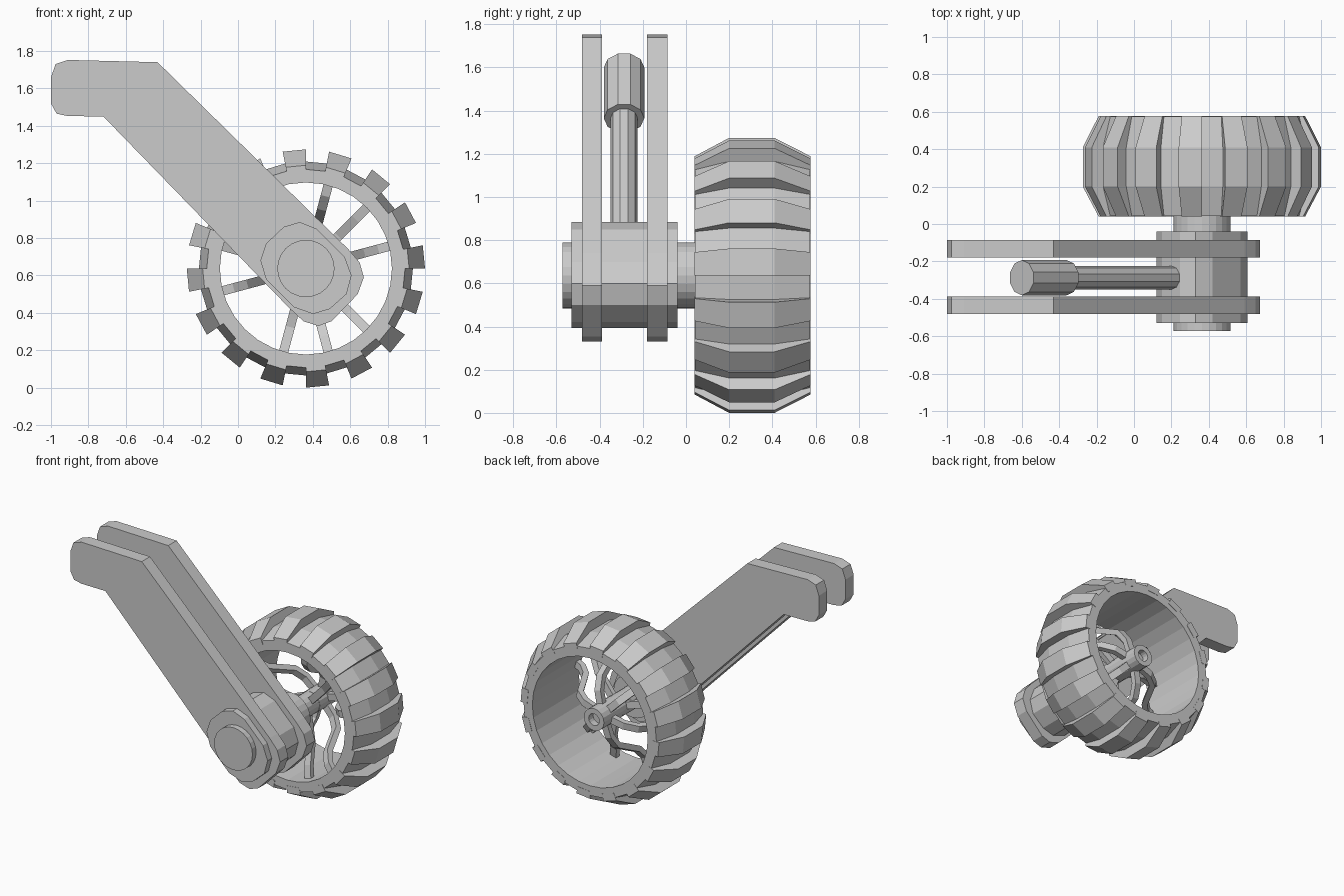
import bpy, bmesh, math
from mathutils import Vector

if "Cube" in bpy.data.objects:
    bpy.data.objects.remove(bpy.data.objects["Cube"])

CX, CZ = 0.363, 0.637          # wheel axle position
Y0, Y1 = 0.042, 0.575          # wheel sides


def finish(name, bm):
    bmesh.ops.remove_doubles(bm, verts=bm.verts, dist=1e-5)
    bmesh.ops.recalc_face_normals(bm, faces=bm.faces)
    me = bpy.data.meshes.new(name)
    bm.to_mesh(me)
    bm.free()
    ob = bpy.data.objects.new(name, me)
    bpy.context.collection.objects.link(ob)
    return ob


def skin(bm, rings, caps=True, loop=False):
    """Join equal-sized point rings into a solid."""
    rs = [[bm.verts.new(p) for p in r] for r in rings]
    n = len(rs[0])
    pairs = list(zip(rs, rs[1:])) + ([(rs[-1], rs[0])] if loop else [])
    for a, b in pairs:
        for i in range(n):
            j = (i + 1) % n
            bm.faces.new((a[i], a[j], b[j], b[i]))
    if caps and not loop:
        bm.faces.new(rs[0])
        bm.faces.new(rs[-1])


def plate(name, outline, ya, yb):
    bm = bmesh.new()
    skin(bm, [[(x, y, z) for x, z in outline] for y in (ya, yb)])
    return finish(name, bm)


def polar(r, y, a):
    return (CX + r * math.cos(a), y, CZ + r * math.sin(a))


def lathe(name, profile, segs):
    """Revolve a closed (radius, y) profile around the axle."""
    bm = bmesh.new()
    skin(bm, [[polar(r, y, 2 * math.pi * k / segs) for r, y in profile]
              for k in range(segs)], loop=True)
    return finish(name, bm)


def rod(name, a, b, r, segs):
    a, b = Vector(a), Vector(b)
    q = (b - a).to_track_quat('Z', 'Y')
    ring = [q @ Vector((r * math.cos(2 * math.pi * i / segs),
                        r * math.sin(2 * math.pi * i / segs), 0)) for i in range(segs)]
    bm = bmesh.new()
    skin(bm, [[c + p for p in ring] for c in (a, b)])
    return finish(name, bm)


def spokes(name, angles, path, width, thick):
    """Flat bars that follow a (radius, y) path at each angle."""
    bm = bmesh.new()
    for deg in angles:
        a = math.radians(deg)
        side = Vector((-math.sin(a), 0, math.cos(a))) * width / 2
        rad = Vector((math.cos(a), 0, math.sin(a)))
        rings = []
        for i, (r, y) in enumerate(path):
            p, q = path[max(i - 1, 0)], path[min(i + 1, len(path) - 1)]
            t = Vector((q[0] - p[0], q[1] - p[1])).normalized()
            nrm = (rad * -t.y + Vector((0, t.x, 0))) * thick / 2
            c = Vector(polar(r, y, a))
            rings.append([c + side + nrm, c - side + nrm, c - side - nrm, c + side - nrm])
        skin(bm, rings)
    return finish(name, bm)


# Tyre body with open bore
lathe("tyre_body", [(0.46, Y0), (0.53, Y0), (0.572, 0.2), (0.572, 0.41),
                    (0.53, Y1), (0.46, Y1)], 32)

# Sixteen raised tread blocks, one on every second segment
bm = bmesh.new()
block = [(0.50, Y0 - 0.002), (0.552, Y0 - 0.002), (0.637, 0.2), (0.637, 0.41),
         (0.552, Y1 + 0.002), (0.50, Y1 + 0.002)]
for k in range(16):
    skin(bm, [[polar(r, y, math.radians(22.5 * k + d)) for r, y in block]
              for d in (0, 11.25)])
finish("tread_blocks", bm)

# Wheel hub with a hole in its rear end, and the spokes
lathe("wheel_hub", [(0.042, 0.3), (0.08, 0.3), (0.08, 0.53), (0.042, 0.53)], 16)
rod("axle", (CX, 0.0, CZ), (CX, 0.48, CZ), 0.078, 16)
spokes("curved_spokes", [15, 75, 135, 195, 255, 315],
       [(0.06, 0.42), (0.16, 0.41), (0.24, 0.36), (0.29, 0.26), (0.34, 0.16),
        (0.41, 0.1), (0.475, 0.085)], 0.05, 0.04)
spokes("inner_spokes", [45, 165, 285],
       [(0.06, 0.25), (0.25, 0.22), (0.38, 0.15), (0.475, 0.12)], 0.05, 0.035)

# Pivot pin through the fork
rod("pivot_pin", (CX, -0.572, CZ), (CX, 0.09, CZ), 0.153, 24)

# Rounded knuckle between and around the fork plates
plate("knuckle", [(0.12, 0.68), (0.15, 0.77), (0.245, 0.86), (0.33, 0.885), (0.42, 0.85),
                  (0.57, 0.70), (0.607, 0.60), (0.58, 0.5), (0.49, 0.42), (0.40, 0.394),
                  (0.30, 0.43), (0.15, 0.58)], -0.53, -0.04)

# Two cranked fork plates
arm = [(-1, 1.52), (-0.97, 1.465), (-0.91, 1.452), (-0.72, 1.45), (0.27, 0.43),
       (0.35, 0.355), (0.43, 0.33), (0.50, 0.355), (0.64, 0.50), (0.673, 0.59),
       (0.65, 0.67), (0.59, 0.74), (-0.43, 1.74), (-0.91, 1.752), (-0.975, 1.73), (-1, 1.66)]
plate("fork_plate_front", arm, -0.482, -0.388)
plate("fork_plate_back", arm, -0.18, -0.085)

# Damper between the plates
rod("damper_body", (-0.60, -0.287, 1.60), (-0.36, -0.287, 1.365), 0.094, 10)
rod("damper_rod", (-0.40, -0.287, 1.405), (0.34, -0.287, 0.68), 0.063, 10)
